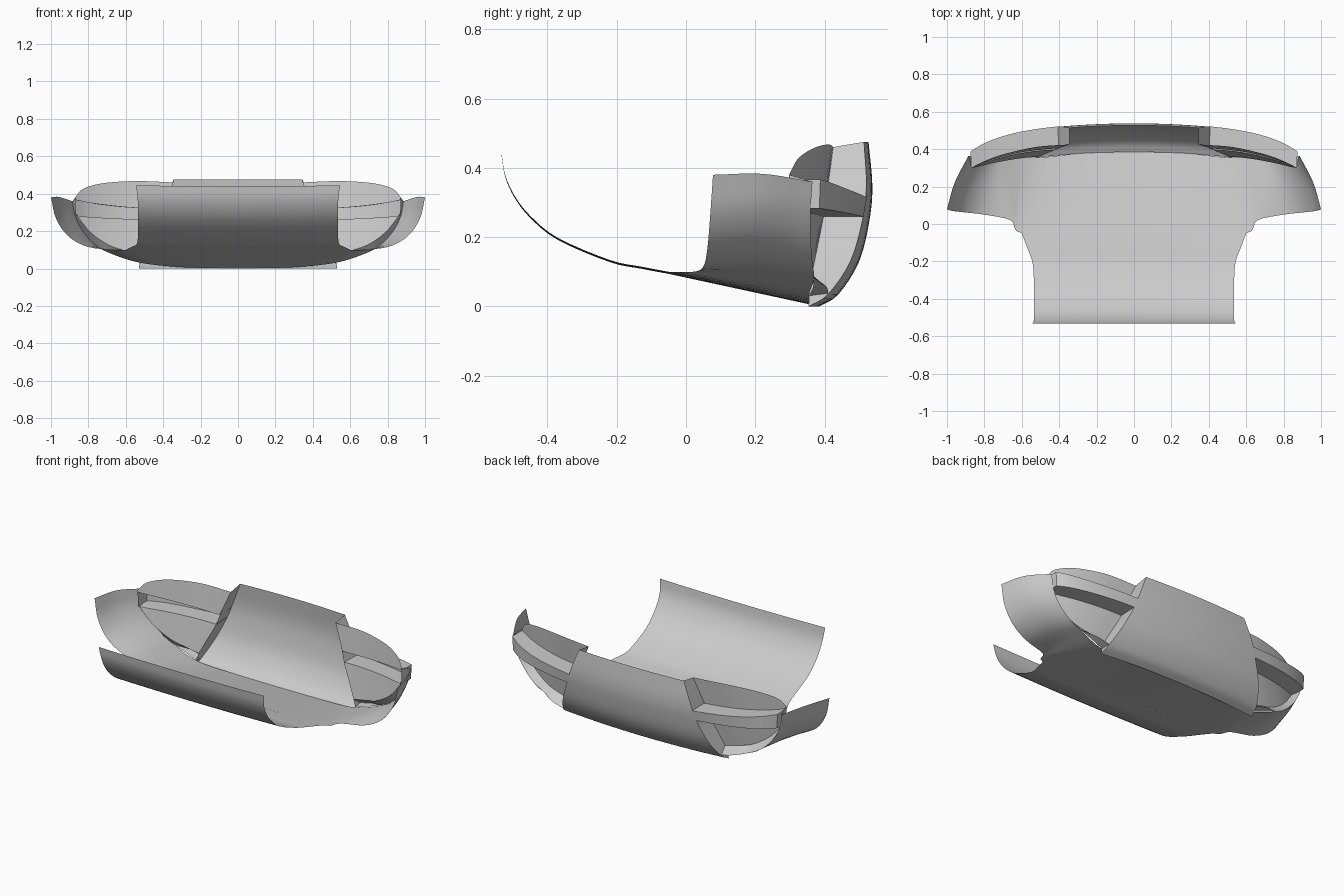
import bpy, bmesh
from mathutils import Vector

if "Cube" in bpy.data.objects:
    bpy.data.objects.remove(bpy.data.objects["Cube"])


def spline(pts, seg=4):
    """Catmull-Rom curve through the points, seg steps per span."""
    p = [Vector(q) for q in pts]
    p = [2 * p[0] - p[1]] + p + [2 * p[-1] - p[-2]]
    out = []
    for i in range(1, len(p) - 2):
        a, b, c, d = p[i - 1:i + 3]
        for k in range(seg):
            t = k / seg
            out.append(0.5 * (2 * b + (c - a) * t + (2 * a - 5 * b + 4 * c - d) * t * t
                              + (3 * b - a - 3 * c + d) * t ** 3))
    return out + [p[-2]]


def sheet(name, rows, flip=False):
    """Surface through equal-length rows of points, mirrored across x."""
    bm = bmesh.new()
    grid = [[bm.verts.new(q) for q in r] for r in rows]
    for r, s in zip(grid, grid[1:]):
        for i in range(len(r) - 1):
            f = [r[i], r[i + 1], s[i + 1], s[i]]
            bm.faces.new(f[::-1] if flip else f)
    bmesh.ops.remove_doubles(bm, verts=bm.verts, dist=0.0005)
    me = bpy.data.meshes.new(name)
    bm.to_mesh(me)
    bm.free()
    ob = bpy.data.objects.new(name, me)
    bpy.context.collection.objects.link(ob)
    m = ob.modifiers.new("mirror", 'MIRROR')
    m.use_clip = True
    m.merge_threshold = 0.001
    bpy.ops.object.select_all(action='DESELECT')
    bpy.context.view_layer.objects.active = ob
    ob.select_set(True)
    bpy.ops.object.shade_smooth_by_angle(angle=0.6)
    return ob


# Front tongue: (y, z, half width) profile curling up to the front lip
tongue = spline([(-.533, .445, .545), (-.522, .38, .537), (-.495, .32, .535), (-.45, .262, .535),
                 (-.37, .198, .535), (-.22, .134, .54), (-.13, .115, .57), (-.05, .1, .6)])
sheet("front_tongue", [[(w * k / 8, y, z - .006 * (1 - (k / 8) ** 2)) for k in range(9)]
                       for y, z, w in tongue])

# Scoop floor and side wings, lofted from the front edge to the rear rim
front = [(0, -.05, .094), (.3, -.05, .096), (.6, -.05, .1), (.66, .02, .1),
         (.8, .05, .115), (.905, .062, .17), (.972, .07, .265), (1, .078, .38)]
rear = [(0, .385, 0), (.28, .378, .006), (.52, .355, .03), (.68, .37, .08),
        (.76, .365, .125), (.83, .36, .2), (.87, .36, .28), (.885, .365, .36)]
bulge = [0, 0, 0, .004, .01, .014, .016, .016]
mid = [((Vector(a) + Vector(b)) / 2 + Vector((k, 0, k * .8)))
       for a, b, k in zip(front, rear, bulge)]
f, m, r = spline(front), spline(mid), spline(rear)
sheet("scoop_floor_and_wings", list(zip(*[spline([a, b, c], 5) for a, b, c in zip(f, m, r)])))

# Rear centre panel: (y, z, half width), wider at the bottom
panel = spline([(.385, 0, .53), (.44, .035, .52), (.5, .13, .48), (.53, .25, .43),
                (.538, .35, .395), (.527, .475, .345)])


def bow(x):
    return -.11 * x * x


sheet("rear_centre_panel", [[(w * k / 8, y + bow(w * k / 8), z) for k in range(9)]
                            for y, z, w in panel])

# Returns from the panel's side edges back to the recess wall
inner = spline([(.525, .355, .03), (.51, .36, .075), (.475, .375, .15), (.425, .395, .25),
                (.39, .41, .35), (.345, .425, .46)])
outer = [(w, y + bow(w), z) for y, z, w in panel]
sheet("panel_side_return", [outer, inner])

# Lower lip between the floor crease and the recess opening
sheet("lower_lip", [spline([(.52, .355, .03), (.6, .366, .053), (.68, .37, .08)]),
                    spline([(.52, .43 - .02, .038), (.6, .405, .058), (.68, .371, .081)])])

# Recess wall edges, above and below the channel-shaped rib
wall_low = spline([(.51, .36, .075), (.6, .352, .095), (.69, .338, .125), (.78, .32, .185),
                   (.84, .305, .255), (.866, .3, .3)])
rib_bot_in = spline([(.42, .397, .258), (.52, .39, .262), (.62, .375, .266), (.72, .352, .271),
                     (.81, .322, .277), (.868, .298, .283)])
rib_top_in = spline([(.405, .405, .315), (.52, .395, .322), (.62, .38, .33), (.72, .356, .341),
                     (.81, .325, .354), (.87, .298, .367)])
wall_top = spline([(.345, .425, .46), (.5, .415, .467), (.62, .393, .465), (.74, .36, .453),
                   (.83, .322, .425), (.87, .298, .38)])
rib_bot_out = spline([(.425, .512, .258), (.53, .5, .262), (.63, .482, .266), (.73, .456, .271),
                      (.81, .424, .277), (.87, .385, .283)])
rib_top_out = spline([(.405, .522, .315), (.52, .508, .322), (.63, .488, .33), (.73, .46, .341),
                      (.81, .427, .354), (.874, .388, .367)])
sheet("recess_wall_lower", [wall_low, rib_bot_in])
sheet("recess_wall_upper", [rib_top_in, wall_top])

# Horizontal rib, open on the inside, with a closed outer end
sheet("recess_rib", [rib_top_in, rib_top_out, rib_bot_out, rib_bot_in])
sheet("rib_end", [[rib_top_in[-1], rib_top_out[-1]], [rib_bot_in[-1], rib_bot_out[-1]]])

# Curved shelf joining the wall's lower edge to the opening rim
rim = spline([(.52, .41, .038), (.6, .405, .058), (.68, .371, .081), (.76, .365, .125),
              (.83, .36, .2), (.87, .36, .28), (.885, .365, .36)])
shelf_in = spline([(.51, .36, .075), (.6, .352, .095), (.68, .34, .12), (.77, .322, .177),
                   (.835, .306, .248), (.866, .3, .3), (.87, .298, .38)])
sheet("recess_shelf", [rim, shelf_in])
